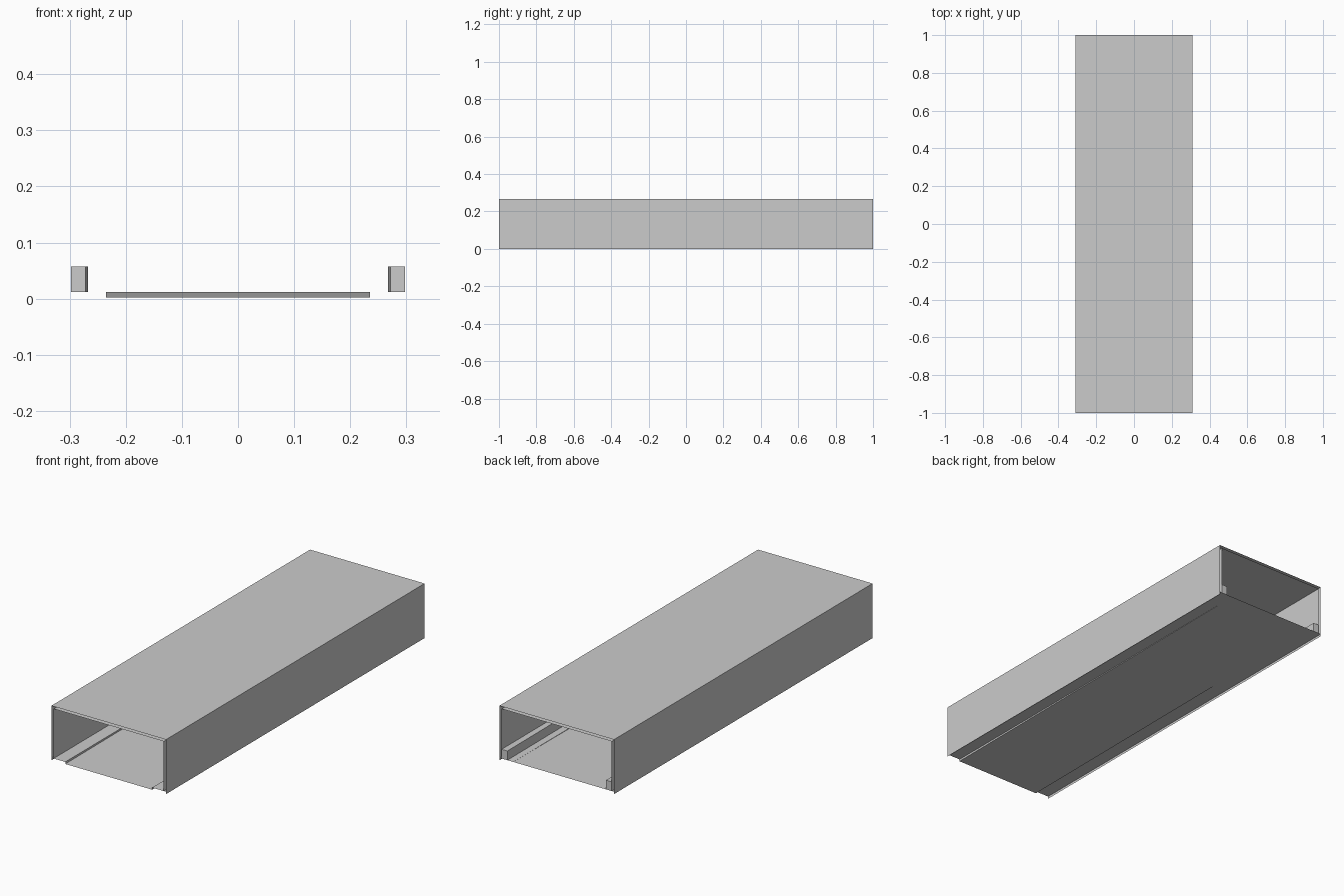
import bpy, bmesh

if "Cube" in bpy.data.objects:
    bpy.data.objects.remove(bpy.data.objects["Cube"])

L, W, H = 1.0, 0.31, 0.267     # half length, half width, height
IW, IH = 0.298, 0.255          # inner half width, inner height
FLOOR, LOW, PW = 0.012, 0.002, 0.235


def make(name, bm):
    bmesh.ops.recalc_face_normals(bm, faces=bm.faces)
    me = bpy.data.meshes.new(name)
    bm.to_mesh(me)
    bm.free()
    ob = bpy.data.objects.new(name, me)
    bpy.context.collection.objects.link(ob)
    return ob


def sheet(name, profile, y0, y1):
    """Open sheet swept along y from an (x, z) profile."""
    bm = bmesh.new()
    a = [bm.verts.new((x, y0, z)) for x, z in profile]
    b = [bm.verts.new((x, y1, z)) for x, z in profile]
    for i in range(len(profile) - 1):
        bm.faces.new((a[i], a[i + 1], b[i + 1], b[i]))
    return make(name, bm)


def rail(name, s):
    """Rail with a slightly tapered inner side."""
    bm = bmesh.new()
    plan = [(IW, 0.0), (0.272, 0.0), (0.267, L), (IW, L)]
    f = bm.faces.new([bm.verts.new((s * x, y, FLOOR)) for x, y in plan])
    ext = bmesh.ops.extrude_face_region(bm, geom=[f], use_keep_orig=True)
    for v in ext["geom"]:
        if isinstance(v, bmesh.types.BMVert):
            v.co.z = 0.057
    return make(name, bm)


# Outer shell, open below and at both ends
sheet("outer_shell", [(-W, 0), (-W, H), (W, H), (W, 0)], -L, L)

# Inner lining with narrow floor lips
sheet("inner_lining", [(-PW, FLOOR), (-W, FLOOR)], -L, L)
sheet("inner_lip", [(PW, FLOOR), (W, FLOOR)], -L, L)
sheet("inner_walls", [(-IW, FLOOR), (-IW, IH), (IW, IH), (IW, FLOOR)], -L, L)

# Gently sloping floor pan with shallow sides
bm = bmesh.new()
v = {(s, e): bm.verts.new((s * PW, e * L, LOW if e < 0 else FLOOR))
     for s in (-1, 1) for e in (-1, 1)}
bm.faces.new((v[-1, -1], v[1, -1], v[1, 1], v[-1, 1]))
for s in (-1, 1):
    top = bm.verts.new((s * PW, -L, FLOOR))
    bm.faces.new((v[s, -1], v[s, 1], top))
make("floor_pan", bm)

# Side rails in the rear half
for name, s in (("left_rail", -1), ("right_rail", 1)):
    rail(name, s)
